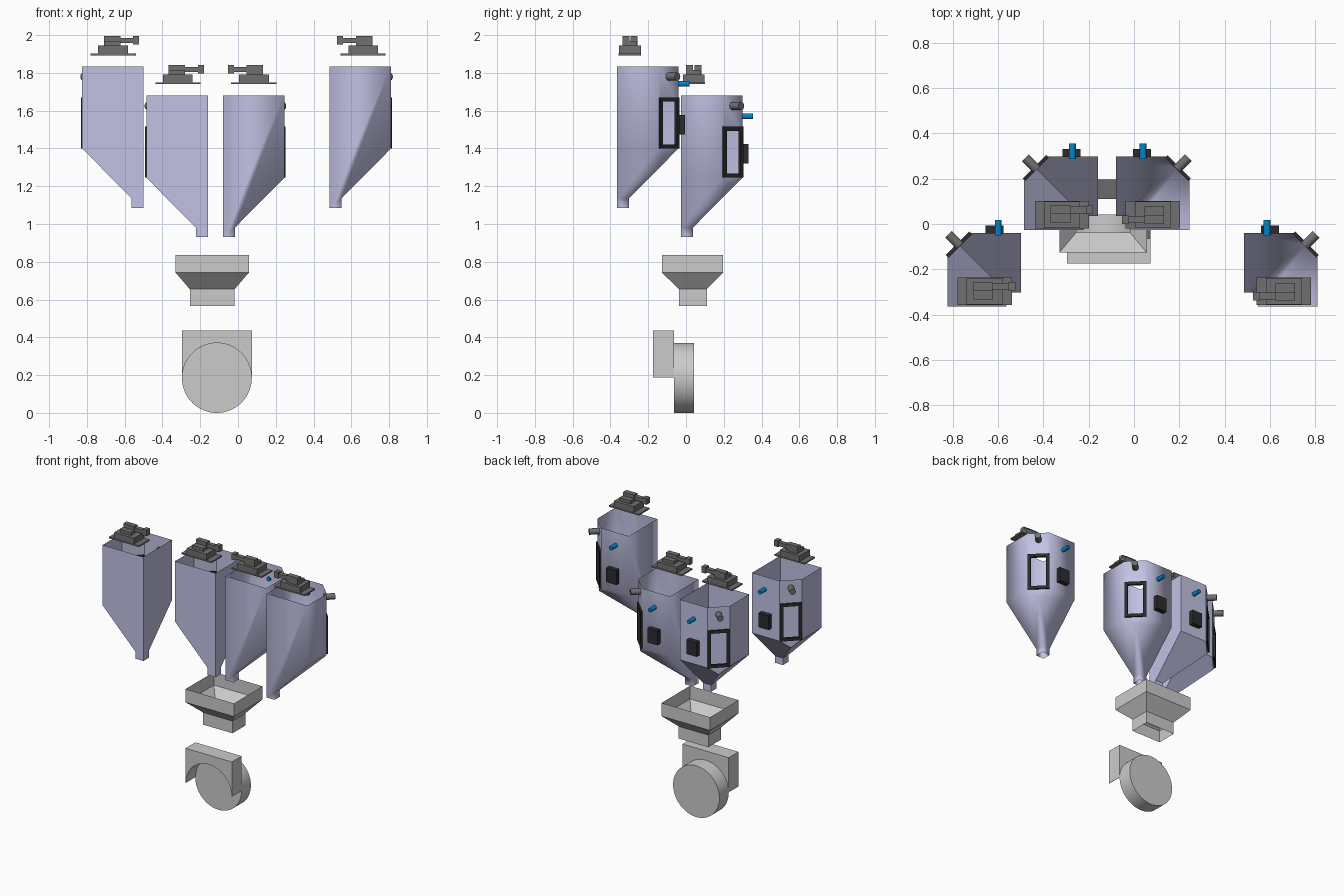
import bpy, bmesh
from math import pi, sin, cos
from mathutils import Matrix, Vector

if "Cube" in bpy.data.objects:
    bpy.data.objects.remove(bpy.data.objects["Cube"])


def material(name, rgb):
    m = bpy.data.materials.new(name)
    m.diffuse_color = (*rgb, 1)
    m.use_nodes = True
    m.node_tree.nodes["Principled BSDF"].inputs["Base Color"].default_value = m.diffuse_color
    return m


LILAC = material("lilac_metal", (0.54, 0.54, 0.78))
BLACK = material("black_rubber", (0.025, 0.025, 0.028))
BLUE = material("blue_sensor", (0.0, 0.24, 0.6))
DARK = material("dark_steel", (0.16, 0.16, 0.16))


def finish(name, bm, mat=None, matrix=Matrix(), smooth=False):
    bm.transform(matrix)
    bmesh.ops.recalc_face_normals(bm, faces=bm.faces)
    mesh = bpy.data.meshes.new(name)
    bm.to_mesh(mesh)
    bm.free()
    for p in mesh.polygons:
        p.use_smooth = smooth
    ob = bpy.data.objects.new(name, mesh)
    bpy.context.collection.objects.link(ob)
    if mat:
        mesh.materials.append(mat)
    return ob


def boxes(name, spans, mat=None, matrix=Matrix()):
    """One object from boxes given as (x0, x1, y0, y1, z0, z1)."""
    bm = bmesh.new()
    for x0, x1, y0, y1, z0, z1 in spans:
        m = Matrix.Translation(((x0 + x1) / 2, (y0 + y1) / 2, (z0 + z1) / 2))
        bmesh.ops.create_cube(bm, size=1, matrix=m @ Matrix.Diagonal((x1 - x0, y1 - y0, z1 - z0, 1)))
    return finish(name, bm, mat, matrix)


def rod(name, start, end, radius, mat=None, sides=24):
    start, end = Vector(start), Vector(end)
    d = end - start
    bm = bmesh.new()
    m = Matrix.Translation((start + end) / 2) @ d.to_track_quat('Z', 'Y').to_matrix().to_4x4()
    bmesh.ops.create_cone(bm, cap_ends=True, segments=sides, radius1=radius,
                          radius2=radius, depth=d.length, matrix=m)
    ob = finish(name, bm, mat)
    for p in ob.data.polygons:
        p.use_smooth = len(p.vertices) == 4
    bm = bmesh.new()
    bm.from_mesh(ob.data)
    for e in bm.edges:
        e.smooth = e.calc_face_angle(0) < 0.6
    bm.to_mesh(ob.data)
    bm.free()
    return ob


# Bin dimensions: width, corner chamfer, outlet size, heights
W, C, O = 0.325, 0.105, 0.063
ZT, ZM, ZO = 0.75, 0.315, 0.05
MID = W - C / 2
ZK = ZM - (C / 2) / (W - O) * (ZM - ZO)


def bin_shell(name, x, y, z, s):
    pts = {}
    plan = [(0, 0), (W, 0), (W, W - C), (W - C, W), (0, W)]
    for i, (u, v) in enumerate(plan):
        pts["T%d" % i] = (u, v, ZT)
        pts["M%d" % i] = (u, v, ZM)
    for i, (u, v) in enumerate([(0, 0), (O, 0), (O, O), (0, O)]):
        pts["O%d" % i] = (u, v, ZO)
        pts["B%d" % i] = (u, v, 0)
    pts["K"] = (MID, MID, ZK)
    for i, f in ((2, 0.13), (3, 0.87)):
        u, v = W - C * f, W - C + C * f
        pts["H%d" % i] = (u, v, 0.567)
        pts["L%d" % i] = (u, v, 0.335)
    # Walls, tapered base, outlet, then the chamfer around its window
    faces = ["T0 T1 M1 O1 B1 B0", "T0 B0 B3 O3 M4 T4", "T1 T2 M2 M1", "T3 T4 M4 M3",
             "M1 M2 K O2 O1", "M3 M4 O3 O2 K", "O1 O2 B2 B1", "O2 O3 B3 B2",
             "T2 T3 H3 H2", "T3 M3 L3 H3", "M3 K M2 L2 L3", "M2 T2 H2 L2"]
    bm = bmesh.new()
    vs = {}
    for f in faces:
        for k in f.split():
            if k not in vs:
                u, v, h = pts[k]
                vs[k] = bm.verts.new((x + s * u, y + v, z + h))
        bm.faces.new([vs[k] for k in f.split()])
    finish(name, bm, LILAC, smooth=s > 0)


def storage_bin(tag, x, y, z, s, sensor_u, sensor_z, gate_x, gate_z):
    bin_shell(tag + "_bin", x, y, z, s)
    # Window frame on the chamfered corner
    corner = Matrix.Translation((x + s * MID, y + MID, z)) @ Matrix.Rotation(pi / 4 if s > 0 else 3 * pi / 4, 4, 'Z')
    a, b = 0.073, 0.052
    boxes(tag + "_window_frame",
          [(-0.006, 0.01, -a, -b, 0.315, 0.585), (-0.006, 0.01, b, a, 0.315, 0.585),
           (-0.006, 0.01, -b, b, 0.315, 0.337), (-0.006, 0.01, -b, b, 0.563, 0.585)], BLACK, corner)
    # Air pipe above the window
    rod(tag + "_air_pipe", corner @ Vector((-0.005, 0, 0.695)), corner @ Vector((0.067, 0, 0.695)), 0.021, DARK)
    # Level sensor and plain marker plate on the back wall
    sx, yb = x + s * sensor_u, y + W
    rod(tag + "_level_sensor", (sx, yb - 0.01, z + sensor_z), (sx, yb + 0.058, z + sensor_z), 0.015, BLUE)
    px = x + s * 0.116
    boxes(tag + "_marker_plate", [(px - 0.04, px + 0.04, yb - 0.002, yb + 0.034, z + 0.39, z + 0.493)], BLACK)
    # Feed gate floating over the bin, arm pointing inward
    gate = Matrix.Translation((gate_x, y + 0.068, gate_z)) @ Matrix.Rotation(pi if s > 0 else 0, 4, 'Z')
    boxes(tag + "_feed_gate",
          [(-0.12, 0.12, -0.06, 0.06, 0, 0.01), (-0.08, 0.078, -0.058, 0.058, 0.01, 0.052),
           (-0.05, 0.037, -0.036, 0.04, 0.052, 0.075), (-0.05, 0.037, 0.003, 0.04, 0.075, 0.102),
           (0.037, 0.105, 0.006, 0.037, 0.066, 0.092), (0.105, 0.137, 0.003, 0.04, 0.058, 0.102)], DARK, gate)


storage_bin("inner_right", -0.08, -0.027, 0.93, 1, 0.12, 0.64, 0.083, 1.74)
storage_bin("inner_left", -0.16, -0.027, 0.93, -1, 0.112, 0.64, -0.318, 1.74)
storage_bin("outer_right", 0.485, -0.365, 1.085, 1, 0.103, 0.657, 0.662, 1.893)
storage_bin("outer_left", -0.50, -0.365, 1.085, -1, 0.10, 0.657, -0.66, 1.893)

# Weigh hopper: open shell lofted through four rectangles
bm = bmesh.new()
rings = []
for x0, x1, y0, y1, z in ((-0.33, 0.057, -0.127, 0.197, 0.837), (-0.33, 0.057, -0.127, 0.197, 0.742),
                          (-0.255, -0.018, -0.037, 0.11, 0.655), (-0.255, -0.018, -0.037, 0.11, 0.567)):
    rings.append([bm.verts.new(p) for p in ((x0, y0, z), (x1, y0, z), (x1, y1, z), (x0, y1, z))])
for a, b in zip(rings, rings[1:]):
    for i in range(4):
        j = (i + 1) % 4
        bm.faces.new((a[i], a[j], b[j], b[i]))
finish("weigh_hopper", bm)

# Mixer drum
MX, R = -0.112, 0.185
rod("mixer_drum", (MX, -0.063, R), (MX, 0.043, R), R, None, 64)

# Mixer housing: block with an arched underside
bm = bmesh.new()
outline = [(MX - R, 0.437), (MX - R, 0.187)]
outline += [(MX - 0.183 * cos(pi * i / 32), 0.187 + 0.183 * sin(pi * i / 32)) for i in range(33)]
outline += [(MX + R, 0.187), (MX + R, 0.437)]
face = bm.faces.new([bm.verts.new((x, -0.174, z)) for x, z in outline])
ext = bmesh.ops.extrude_face_region(bm, geom=[face])
bmesh.ops.translate(bm, vec=(0, 0.111, 0), verts=[g for g in ext["geom"] if isinstance(g, bmesh.types.BMVert)])
finish("mixer_housing", bm)
